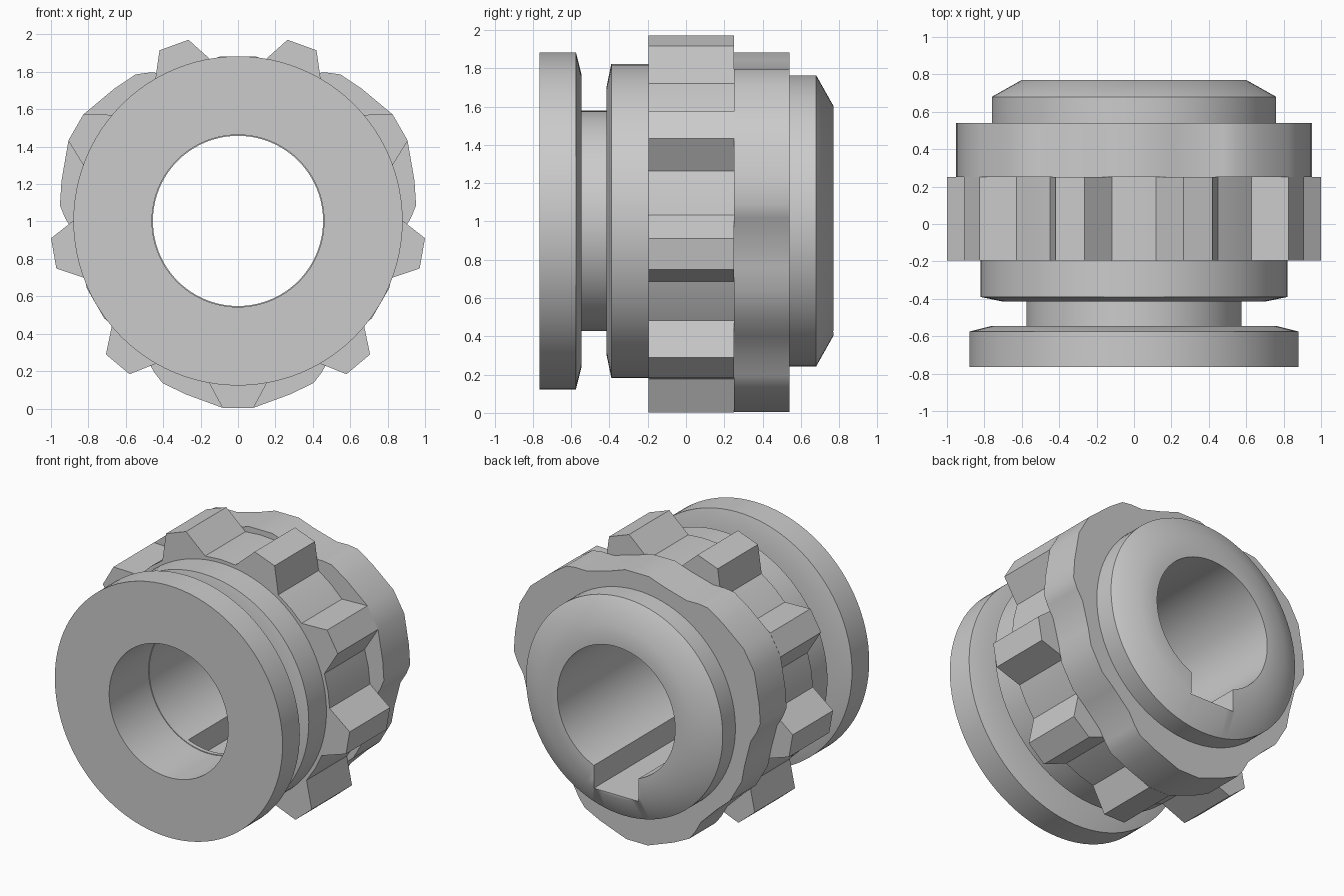
import bpy, bmesh, math
from math import sin, cos, radians, pi

cube = bpy.data.objects.get("Cube")
if cube:
    bpy.data.objects.remove(cube, do_unlink=True)

AXIS_Z = 1.003
SEGMENTS = 96

grey = bpy.data.materials.new("plain_grey")
grey.use_nodes = True
grey.diffuse_color = (0.6, 0.6, 0.6, 1)
grey.node_tree.nodes["Principled BSDF"].inputs["Base Color"].default_value = (0.6, 0.6, 0.6, 1)


def mesh_of_loops(name, loops):
    """Join equal-length loops into a closed ring of quads."""
    bm = bmesh.new()
    rows = [[bm.verts.new(p) for p in loop] for loop in loops]
    n, m = len(rows), len(rows[0])
    for i in range(n):
        a, b = rows[i], rows[(i + 1) % n]
        for j in range(m):
            k = (j + 1) % m
            bm.faces.new((a[j], a[k], b[k], b[j]))
    bmesh.ops.recalc_face_normals(bm, faces=bm.faces)
    mesh = bpy.data.meshes.new(name)
    bm.to_mesh(mesh)
    bm.free()
    mesh.materials.append(grey)
    obj = bpy.data.objects.new(name, mesh)
    bpy.context.collection.objects.link(obj)
    return obj


def polar(r, angle, y):
    return (r * cos(angle), y, AXIS_Z + r * sin(angle))


def lathe(name, profile):
    turns = [2 * pi * i / SEGMENTS for i in range(SEGMENTS)]
    return mesh_of_loops(name, [[polar(r, a, y) for a in turns] for y, r in profile])


def toothed_ring(name, outline, repeats, y0, y1, inner):
    """Repeat an outline of (degrees, radius) around the axis, from the bottom."""
    pts = [(radians(-90 + 360 / repeats * i + a), r)
           for i in range(repeats) for a, r in outline]
    outer = [[polar(r, a, y) for a, r in pts] for y in (y0, y1)]
    bore = [[polar(inner, a, y) for a, r in pts] for y in (y1, y0)]
    return mesh_of_loops(name, outer + bore)


def activate(obj):
    bpy.ops.object.select_all(action='DESELECT')
    obj.select_set(True)
    bpy.context.view_layer.objects.active = obj


# Turned body: flange, neck groove, collar, hub and stepped bore
body = lathe("hub_body", [
    (-0.765, 0.46), (-0.765, 0.88), (-0.575, 0.88), (-0.545, 0.76),
    (-0.545, 0.575), (-0.415, 0.575), (-0.415, 0.70), (-0.39, 0.82),
    (-0.15, 0.82), (-0.15, 0.76), (0.68, 0.76), (0.77, 0.60),
    (0.77, 0.455), (-0.33, 0.455), (-0.33, 0.46)])

# Keyway along the bottom of the bore, open at the back
bpy.ops.mesh.primitive_cube_add(size=1, location=(0, 0.35, AXIS_Z - 0.38))
cutter = bpy.context.object
cutter.name = "keyway_cutter"
cutter.scale = (0.345, 1.3, 0.40)
cutter.hide_render = True
cut = body.modifiers.new("keyway", 'BOOLEAN')
cut.object = cutter
cut.operation = 'DIFFERENCE'
cut.solver = 'EXACT'
activate(body)
bpy.ops.object.modifier_apply(modifier=cut.name)
bpy.data.objects.remove(cutter, do_unlink=True)

# Front ring with nine tapered teeth
front_ring = toothed_ring("front_toothed_ring", [
    (-12, 0.845), (-4.7, 1.004), (4.7, 1.004), (12, 0.845), (20, 0.845)],
    9, -0.195, 0.25, 0.70)

# Rear ring with three broad lobes
half_lobe = [(4.7, 1.003), (17, 0.968), (25, 0.956), (29, 0.925),
             (34, 0.88), (46, 0.865), (54, 0.885)]
lobe = [(-a, r) for a, r in reversed(half_lobe)] + half_lobe
rear_ring = toothed_ring("rear_lobed_ring", lobe, 3, 0.25, 0.54, 0.70)

# Smooth the turned surfaces, keep corners crisp
for obj in (body, front_ring, rear_ring):
    activate(obj)
    bpy.ops.object.shade_smooth_by_angle(angle=radians(30))
